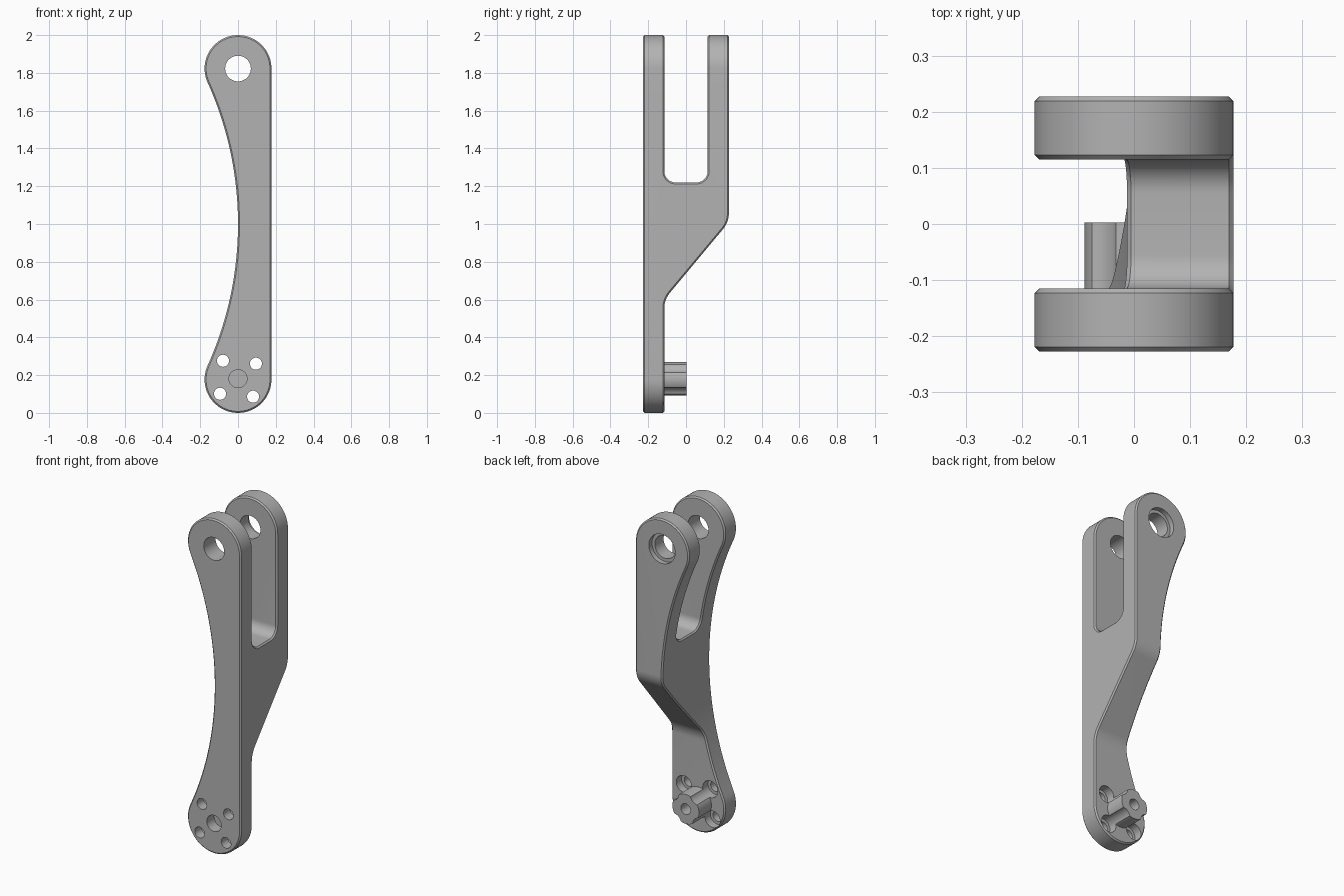
import bpy, bmesh
from math import sin, cos, tan, pi, radians, hypot, atan2
from mathutils import Vector

if "Cube" in bpy.data.objects:
    bpy.data.objects.remove(bpy.data.objects["Cube"])

steel = bpy.data.materials.new("satin_grey")
steel.use_nodes = True
grey = (0.45, 0.45, 0.45, 1)
steel.diffuse_color = grey
steel.node_tree.nodes["Principled BSDF"].inputs["Base Color"].default_value = grey

R, TOP, LOW = 0.177, 1.823, 0.177     # end radius, eye heights
HALF, GAP = 0.227, 0.115              # half depth, half slot width


def arc(cx, cz, r, a, b, n):
    return [(cx + r * cos(a + (b - a) * i / n), cz + r * sin(a + (b - a) * i / n))
            for i in range(n + 1)]


def fillet(points, n=10):
    """Round each (u, v, radius) corner of a polygon."""
    out = []
    for i, (u, v, r) in enumerate(points):
        p = Vector((u, v))
        if not r:
            out.append((u, v))
            continue
        d1 = (Vector(points[i - 1][:2]) - p).normalized()
        d2 = (Vector(points[(i + 1) % len(points)][:2]) - p).normalized()
        half = d1.angle(d2) / 2
        c = p + (d1 + d2).normalized() * r / sin(half)
        s, e = p + d1 * r / tan(half) - c, p + d2 * r / tan(half) - c
        a, b = atan2(s.y, s.x), atan2(e.y, e.x)
        b = a + (b - a + pi) % (2 * pi) - pi
        out += arc(c.x, c.y, r, a, b, n)
    return out


def prism(name, profile, axis, lo, hi):
    """Extrude a profile along y (profile in x,z) or x (profile in y,z)."""
    place = (lambda u, v, t: (u, t, v)) if axis == "y" else (lambda u, v, t: (t, u, v))
    bm = bmesh.new()
    face = bm.faces.new([bm.verts.new(place(u, v, lo)) for u, v in profile])
    ext = bmesh.ops.extrude_face_region(bm, geom=[face])["geom"]
    bmesh.ops.translate(bm, vec=place(0, 0, hi - lo),
                        verts=[g for g in ext if isinstance(g, bmesh.types.BMVert)])
    bmesh.ops.recalc_face_normals(bm, faces=bm.faces)
    mesh = bpy.data.meshes.new(name)
    bm.to_mesh(mesh)
    bm.free()
    mesh.materials.append(steel)
    ob = bpy.data.objects.new(name, mesh)
    bpy.context.collection.objects.link(ob)
    return ob


def rod(name, x, z, r, lo, hi, n=40):
    return prism(name, arc(x, z, r, 0, 2 * pi, n)[:-1], "y", lo, hi)


def apply(ob, kind, **settings):
    mod = ob.modifiers.new(kind.lower(), kind)
    for key, value in settings.items():
        setattr(mod, key, value)
    bpy.ops.object.select_all(action="DESELECT")
    bpy.context.view_layer.objects.active = ob
    ob.select_set(True)
    bpy.ops.object.modifier_apply(modifier=mod.name)


def boolean(ob, cutter, operation="DIFFERENCE"):
    apply(ob, "BOOLEAN", object=cutter, operation=operation, solver="EXACT")


def discard(ob):
    bpy.data.objects.remove(ob)


# Front outline: round ends, straight left edge, waisted right edge
waist = ((TOP - 1) ** 2 - R ** 2) / (2 * R)
swing = atan2(TOP - 1, waist)
outline = arc(0, TOP, R, 0, pi + swing, 40)
outline += arc(-waist, 1, waist, swing, -swing, 48)[1:-1]
outline += arc(0, LOW, R, pi - swing, 2 * pi, 40)
link = prism("fork_link", outline, "y", -0.4, 0.4)

# Side outline: forked top, sloping back, thin foot
side = fillet([(-HALF, -0.1, 0), (-GAP, -0.1, 0), (-GAP, 0.60, 0.13),
               (HALF, 1.01, 0.13), (HALF, 2.1, 0), (GAP, 2.1, 0),
               (GAP, 1.22, 0.06), (-GAP, 1.22, 0.06), (-GAP, 2.1, 0), (-HALF, 2.1, 0)])
side_cut = prism("side_cutter", side, "x", -0.4, 0.4)
boolean(link, side_cut, "INTERSECT")
discard(side_cut)
apply(link, "BEVEL", width=0.008, segments=1, limit_method="ANGLE",
      angle_limit=radians(30), use_clamp_overlap=False)

# Drive hub on the back of the foot
hub = rod("drive_hub", 0, LOW + 0.004, 0.088, -GAP - 0.01, 0.003, 64)

# Pivot bore through both arms, recessed on the back arm
cutters = [rod("pivot_bore", 0, TOP, 0.068, -0.5, 0.5),
           rod("pivot_recess", 0, TOP, 0.087, HALF - 0.03, 0.5),
           rod("centre_bore", 0, LOW + 0.004, 0.048, -0.5, -HALF + 0.07)]
# Screw holes with head recesses that also scallop the hub
for i in range(4):
    a = radians(40 + 90 * i)
    x, z = 0.124 * cos(a), LOW + 0.004 + 0.124 * sin(a)
    cutters.append(rod("screw_hole", x, z, 0.032, -0.5, 0.1, 32))
    cutters.append(rod("screw_recess", x, z, 0.05, -GAP - 0.05, 0.1, 32))
for c in cutters:
    boolean(link, c)
    if c.name.startswith("screw_recess"):
        boolean(hub, c)
    discard(c)

# Blind hole in the hub end
blind = rod("hub_bore", 0, LOW + 0.004, 0.032, -0.1, 0.1, 32)
boolean(hub, blind)
discard(blind)

for ob in (link, hub):
    bpy.ops.object.select_all(action="DESELECT")
    bpy.context.view_layer.objects.active = ob
    ob.select_set(True)
    bpy.ops.object.shade_smooth_by_angle(angle=radians(30))
